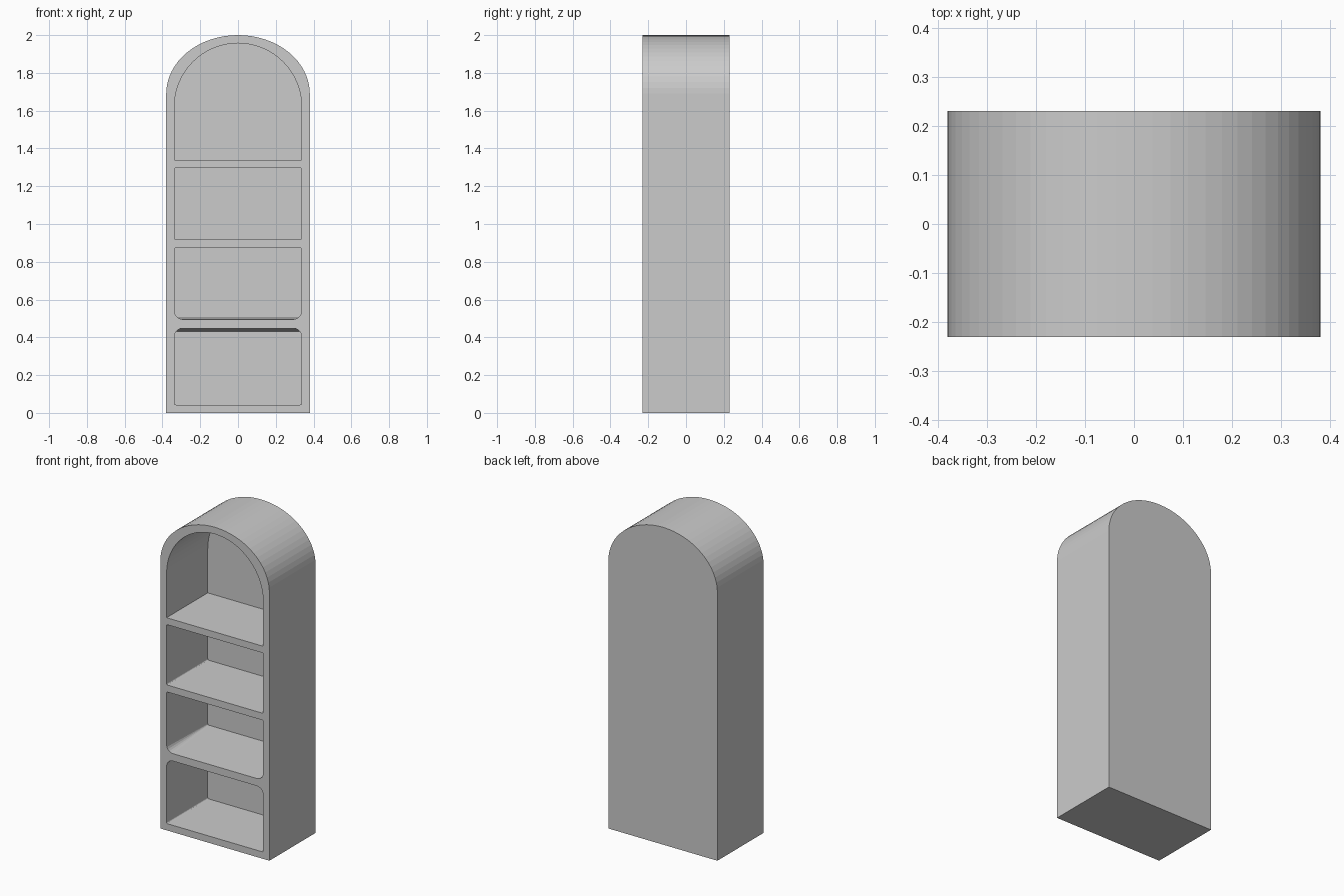
import bpy, bmesh
from math import cos, sin, pi

if "Cube" in bpy.data.objects:
    bpy.data.objects.remove(bpy.data.objects["Cube"])

W, D, Y_BACK = 0.38, 0.23, 0.18   # half width, half depth, inner back wall
IW = 0.337                        # half width of the niches


def arch(half, bottom, spring, top, n=32):
    """Closed x-z profile: straight sides with an elliptical top."""
    pts = [(-half, bottom), (half, bottom)]
    pts += [(half * cos(pi * i / n), spring + (top - spring) * sin(pi * i / n))
            for i in range(n + 1)]
    return pts


def rounded(half, bottom, top, rb=0.008, rt=0.008, n=5):
    """Rectangle with separate bottom and top corner radii."""
    pts = []
    corners = ((-half + rb, bottom + rb, rb, pi), (half - rb, bottom + rb, rb, 1.5 * pi),
               (half - rt, top - rt, rt, 0), (-half + rt, top - rt, rt, 0.5 * pi))
    for cx, cz, r, a0 in corners:
        for i in range(n + 1):
            a = a0 + 0.5 * pi * i / n
            pts.append((cx + r * cos(a), cz + r * sin(a)))
    return pts


def loft(name, sections):
    """Solid through a list of (y, profile) sections."""
    bm = bmesh.new()
    rings = [[bm.verts.new((x, y, z)) for x, z in prof] for y, prof in sections]
    for a, b in zip(rings, rings[1:]):
        for i in range(len(a)):
            j = (i + 1) % len(a)
            bm.faces.new((a[i], a[j], b[j], b[i]))
    bm.faces.new(rings[0])
    bm.faces.new(rings[-1])
    bmesh.ops.recalc_face_normals(bm, faces=bm.faces)
    me = bpy.data.meshes.new(name)
    bm.to_mesh(me)
    bm.free()
    ob = bpy.data.objects.new(name, me)
    bpy.context.collection.objects.link(ob)
    return ob


# arched cabinet body
body = loft("arched_bookcase", [(-D, arch(W, 0, 1.69, 2.0)), (D, arch(W, 0, 1.69, 2.0))])

# niches: front and back profiles; the lowest shelf is thicker at the back
top_niche = arch(IW, 1.34, 1.62, 1.957)
mid_niche = rounded(IW, 0.917, 1.297)
niches = [
    (top_niche, top_niche),
    (mid_niche, mid_niche),
    (rounded(IW, 0.495, 0.873, rb=0.045), rounded(IW, 0.508, 0.873)),
    (rounded(IW, 0.043, 0.448, rt=0.045), rounded(IW, 0.043, 0.432)),
]
bpy.context.view_layer.objects.active = body
for k, (front, back) in enumerate(niches):
    cutter = loft(f"niche_cutter_{k}", [(-D - 0.1, front), (-D, front), (Y_BACK, back)])
    cutter.hide_render = True
    mod = body.modifiers.new("niche", "BOOLEAN")
    mod.operation = "DIFFERENCE"
    mod.solver = "EXACT"
    mod.object = cutter
    bpy.ops.object.modifier_apply(modifier=mod.name)
    bpy.data.objects.remove(cutter)
